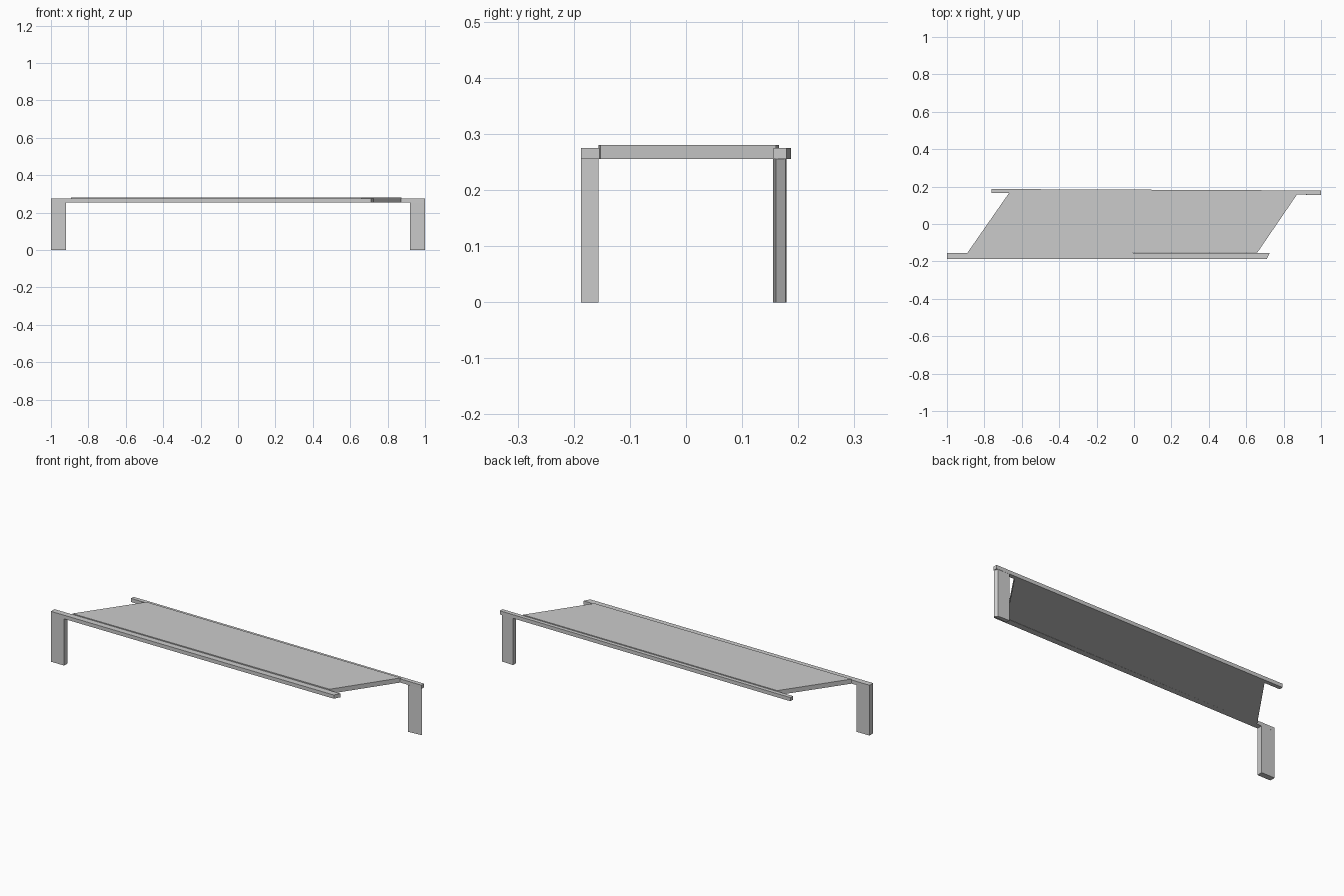
import bpy, bmesh

if "Cube" in bpy.data.objects:
    bpy.data.objects.remove(bpy.data.objects["Cube"])


def prism(name, outline, z0, z1):
    """Extrude a plan-view outline (counter-clockwise) from z0 to z1."""
    bm = bmesh.new()
    face = bm.faces.new([bm.verts.new((x, y, z0)) for x, y in outline])
    top = bmesh.ops.extrude_face_region(bm, geom=[face], use_keep_orig=True)
    verts = [v for v in top["geom"] if isinstance(v, bmesh.types.BMVert)]
    bmesh.ops.translate(bm, verts=verts, vec=(0, 0, z1 - z0))
    bmesh.ops.recalc_face_normals(bm, faces=bm.faces)
    mesh = bpy.data.meshes.new(name)
    bm.to_mesh(mesh)
    bm.free()
    obj = bpy.data.objects.new(name, mesh)
    bpy.context.collection.objects.link(obj)
    return obj


UNDER, RAIL_TOP, SLAB_TOP = 0.255, 0.275, 0.280

# slanted top panel, standing slightly proud of the rails
prism("top_panel", [(-0.892, -0.156), (0.66, -0.152), (0.873, 0.160), (-0.668, 0.166)],
      UNDER, SLAB_TOP)

# long rails, offset from each other, each overhanging at its free end
prism("front_rail", [(-1.0, -0.187), (0.71, -0.187), (0.727, -0.154), (-1.0, -0.156)],
      UNDER, RAIL_TOP)
prism("back_rail", [(-0.762, 0.165), (1.0, 0.156), (1.0, 0.179), (-0.762, 0.187)],
      UNDER, RAIL_TOP)

# flat legs at diagonally opposite corners
prism("front_leg", [(-1.0, -0.187), (-0.92, -0.187), (-0.92, -0.156), (-1.0, -0.156)],
      0, UNDER)
prism("back_leg", [(0.92, 0.155), (1.0, 0.160), (0.988, 0.177), (0.92, 0.179)],
      0, UNDER)
